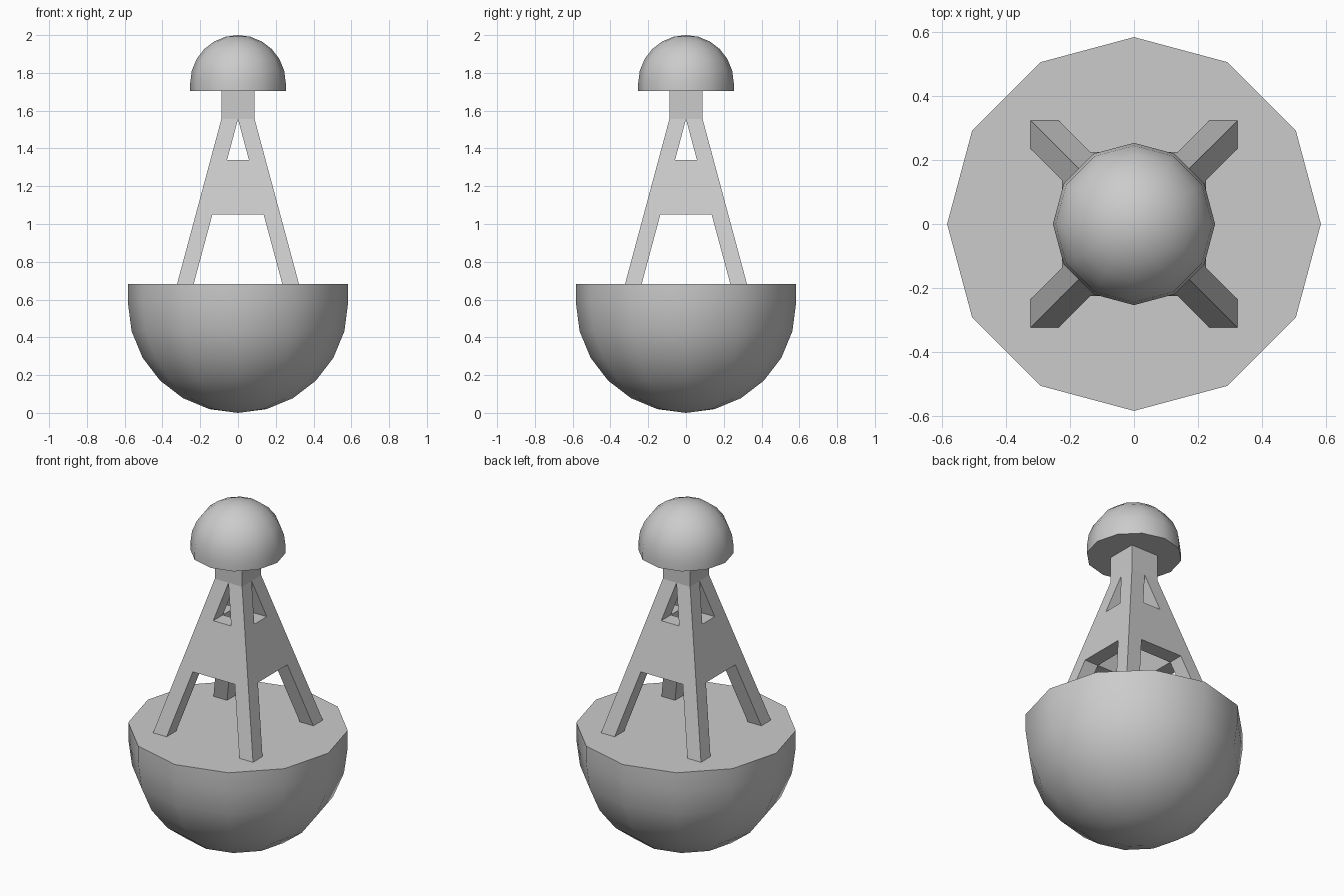
import bpy, bmesh, math

if "Cube" in bpy.data.objects:
    bpy.data.objects.remove(bpy.data.objects["Cube"])


def add_object(name, bm):
    bmesh.ops.recalc_face_normals(bm, faces=bm.faces[:])
    mesh = bpy.data.meshes.new(name)
    bm.to_mesh(mesh)
    bm.free()
    ob = bpy.data.objects.new(name, mesh)
    bpy.context.collection.objects.link(ob)
    return ob


def half_ball(name, radius, rim, z_rim, direction):
    """Capped 12-sided half sphere with a short straight rim; direction -1 bulges down, 1 up."""
    bm = bmesh.new()
    bmesh.ops.create_uvsphere(bm, u_segments=12, v_segments=12, radius=radius)
    bmesh.ops.delete(bm, geom=[v for v in bm.verts if v.co.z > 1e-4], context='VERTS')
    edges = [e for e in bm.edges if e.is_boundary]
    new = bmesh.ops.extrude_edge_only(bm, edges=edges)['geom']
    for v in new:
        if isinstance(v, bmesh.types.BMVert):
            v.co.z += rim
    bmesh.ops.contextual_create(bm, geom=[e for e in new if isinstance(e, bmesh.types.BMEdge)])
    for v in bm.verts:
        v.co.z = z_rim + (rim - v.co.z) * direction
    ob = add_object(name, bm)
    bpy.ops.object.select_all(action='DESELECT')
    ob.select_set(True)
    bpy.context.view_layer.objects.active = ob
    bpy.ops.object.shade_smooth_by_angle(angle=math.radians(40))
    return ob


# Floating hull and lamp cap
half_ball("hull", 0.583, 0.099, 0.682, -1).name = "hull"
half_ball("lamp_cap", 0.253, 0.042, 1.705, 1)

# Hollow tapered tower: 3x3 cells per layer, faces made only between solid and empty cells
LEVELS = [0.682, 1.05, 1.34, 1.555, 1.705]
LEG = 0.088
SOLID = [
    lambda i, j: i != 1 and j != 1,        # four legs
    lambda i, j: not (i == 1 and j == 1),  # four side panels
    lambda i, j: i != 1 and j != 1,        # triangular windows
    lambda i, j: True,                     # neck
]
bm = bmesh.new()
cache = {}


def point(i, j, k):
    inner = max(0.0, (1.555 - LEVELS[k]) * 0.269)
    row = [-inner - LEG, -inner, inner, inner + LEG]
    co = (round(row[i], 5) + 0.0, round(row[j], 5) + 0.0, LEVELS[k])
    if co not in cache:
        cache[co] = bm.verts.new(co)
    return cache[co]


def filled(i, j, k):
    return 0 <= i < 3 and 0 <= j < 3 and 0 <= k < 4 and SOLID[k](i, j)


for k in range(4):
    for i in range(3):
        for j in range(3):
            if not filled(i, j, k):
                continue
            for axis in range(3):
                for side in (0, 1):
                    near = [i, j, k]
                    near[axis] += 2 * side - 1
                    if filled(*near):
                        continue
                    verts = []
                    for a, b in ((0, 0), (1, 0), (1, 1), (0, 1)):
                        offset = [a, b]
                        offset.insert(axis, side)
                        v = point(i + offset[0], j + offset[1], k + offset[2])
                        if v not in verts:
                            verts.append(v)
                    if len(verts) > 2:
                        bm.faces.new(verts)
add_object("tower_frame", bm)
